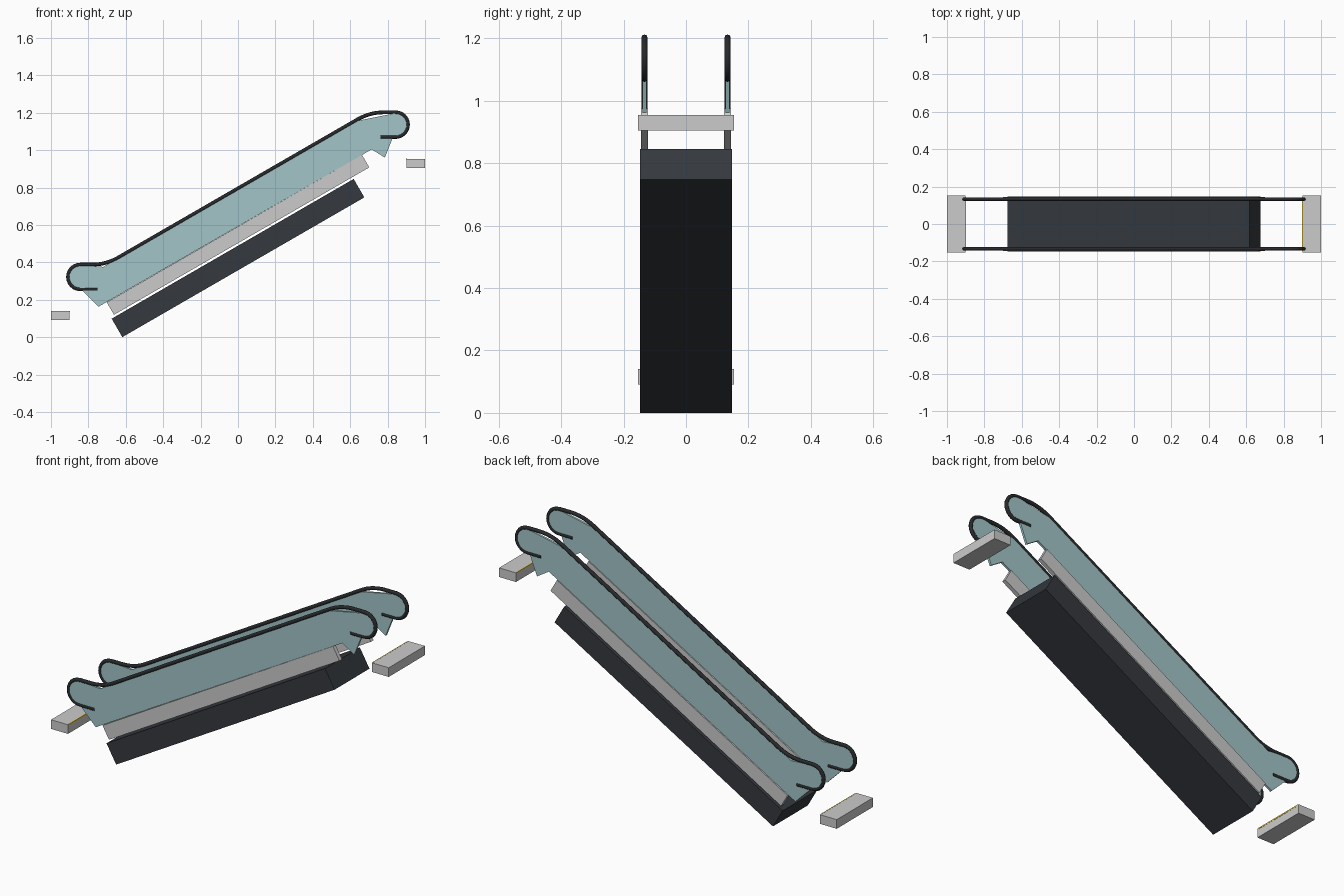
import bpy, bmesh
from math import radians, cos, sin, pi, tan
from mathutils import Vector

if "Cube" in bpy.data.objects:
    bpy.data.objects.remove(bpy.data.objects["Cube"])

SLOPE = radians(30)
SIDE_Y = 0.133          # centre plane of each balustrade


def material(name, rgb):
    m = bpy.data.materials.new(name)
    m.diffuse_color = (*rgb, 1)
    m.use_nodes = True
    m.node_tree.nodes["Principled BSDF"].inputs["Base Color"].default_value = m.diffuse_color
    return m


DARK = material("dark_metal", (0.035, 0.04, 0.048))
RUBBER = material("black_rubber", (0.02, 0.022, 0.025))
GLASS = material("tinted_glass", (0.36, 0.56, 0.58))
YELLOW = material("yellow_paint", (0.85, 0.6, 0.05))


def box(name, loc, size, tilt=0.0, mat=None):
    bpy.ops.mesh.primitive_cube_add(size=1, location=loc, rotation=(0, -tilt, 0))
    ob = bpy.context.object
    ob.name = name
    ob.scale = size
    bpy.ops.object.transform_apply(location=False, rotation=False, scale=True)
    if mat:
        ob.data.materials.append(mat)
    return ob


def panel(name, outline, y, thickness, mat):
    """Extrude an (x, z) outline to a plate centred on y."""
    bm = bmesh.new()
    face = bm.faces.new([bm.verts.new((x, y - thickness / 2, z)) for x, z in outline])
    ext = bmesh.ops.extrude_face_region(bm, geom=[face])
    verts = [v for v in ext["geom"] if isinstance(v, bmesh.types.BMVert)]
    bmesh.ops.translate(bm, verts=verts, vec=(0, thickness, 0))
    bmesh.ops.recalc_face_normals(bm, faces=bm.faces)
    me = bpy.data.meshes.new(name)
    bm.to_mesh(me)
    bm.free()
    ob = bpy.data.objects.new(name, me)
    bpy.context.collection.objects.link(ob)
    me.materials.append(mat)
    return ob


def arc(cx, cz, r, a0, a1, n=12):
    return [(cx + r * cos(radians(a0 + (a1 - a0) * i / n)),
             cz + r * sin(radians(a0 + (a1 - a0) * i / n))) for i in range(n + 1)]


def fillet(before, corner, after, t, n=8):
    """Quadratic bend that rounds a corner over the tangent length t."""
    c = Vector(corner)
    p = c + (Vector(before) - c).normalized() * t
    q = c + (Vector(after) - c).normalized() * t
    return [tuple(p * (1 - s) ** 2 + c * 2 * s * (1 - s) + q * s * s)
            for s in (i / n for i in range(n + 1))]


# Truss under the stairs
box("truss", (0, 0, 0.423), (1.494, 0.295, 0.114), SLOPE, DARK)

# Landings with yellow comb edges on the inner side
for label, s, z in (("lower", -1, 0.116), ("upper", 1, 0.929)):
    box(label + "_landing", (0.95 * s, 0, z), (0.1, 0.306, 0.049))
    box(label + "_comb_edge", (0.9015 * s, 0, z + 0.0215), (0.005, 0.29, 0.007), 0, YELLOW)

# Handrail path: curled end, flat, slope, flat, curled end
R = 0.066
LOW, HIGH = (-0.843, 0.322), (0.843, 1.136)
bend_low, bend_high = (-0.705, LOW[1] + R), (0.705, HIGH[1] + R)
rail_path = ([(-0.752, LOW[1] - R)] + arc(*LOW, R, 270, 90)
             + fillet((-0.843, bend_low[1]), bend_low, bend_high, 0.075)
             + fillet(bend_low, bend_high, (0.843, bend_high[1]), 0.075)
             + arc(*HIGH, R, 90, -90) + [(0.762, HIGH[1] - R)])

# Glass outlines: straight middle panel and two end panels
main_glass = [(-0.72, 0.376), (-0.635, 0.227), (0.715, 1.004), (0.63, 1.155)]
lower_glass = ([(-0.72, 0.376)] + arc(*LOW, 0.062, 90, 270)
               + [(-0.745, 0.163), (-0.635, 0.227)])
upper_glass = ([(0.715, 1.004), (0.785, 0.96), (0.83, 1.072)]
               + arc(*HIGH, 0.062, -90, 90) + [(0.63, 1.155)])

for label, y in (("front", -SIDE_Y), ("back", SIDE_Y)):
    # Skirt plate along the stairs
    box(label + "_skirt", (0, y, 0.547), (1.576, 0.022, 0.077), SLOPE)

    # Glass balustrade
    panel(label + "_glass_middle", main_glass, y, 0.012, GLASS)
    panel(label + "_glass_lower_end", lower_glass, y, 0.012, GLASS)
    panel(label + "_glass_upper_end", upper_glass, y, 0.012, GLASS)

    # Handrail tube
    cu = bpy.data.curves.new(label + "_handrail", "CURVE")
    cu.dimensions = "3D"
    cu.bevel_depth = 0.01
    cu.bevel_resolution = 2
    cu.use_fill_caps = True
    sp = cu.splines.new("POLY")
    sp.points.add(len(rail_path) - 1)
    for p, (x, z) in zip(sp.points, rail_path):
        p.co = (x, y, z, 1)
    cu.materials.append(RUBBER)
    rail = bpy.data.objects.new(label + "_handrail", cu)
    bpy.context.collection.objects.link(rail)
